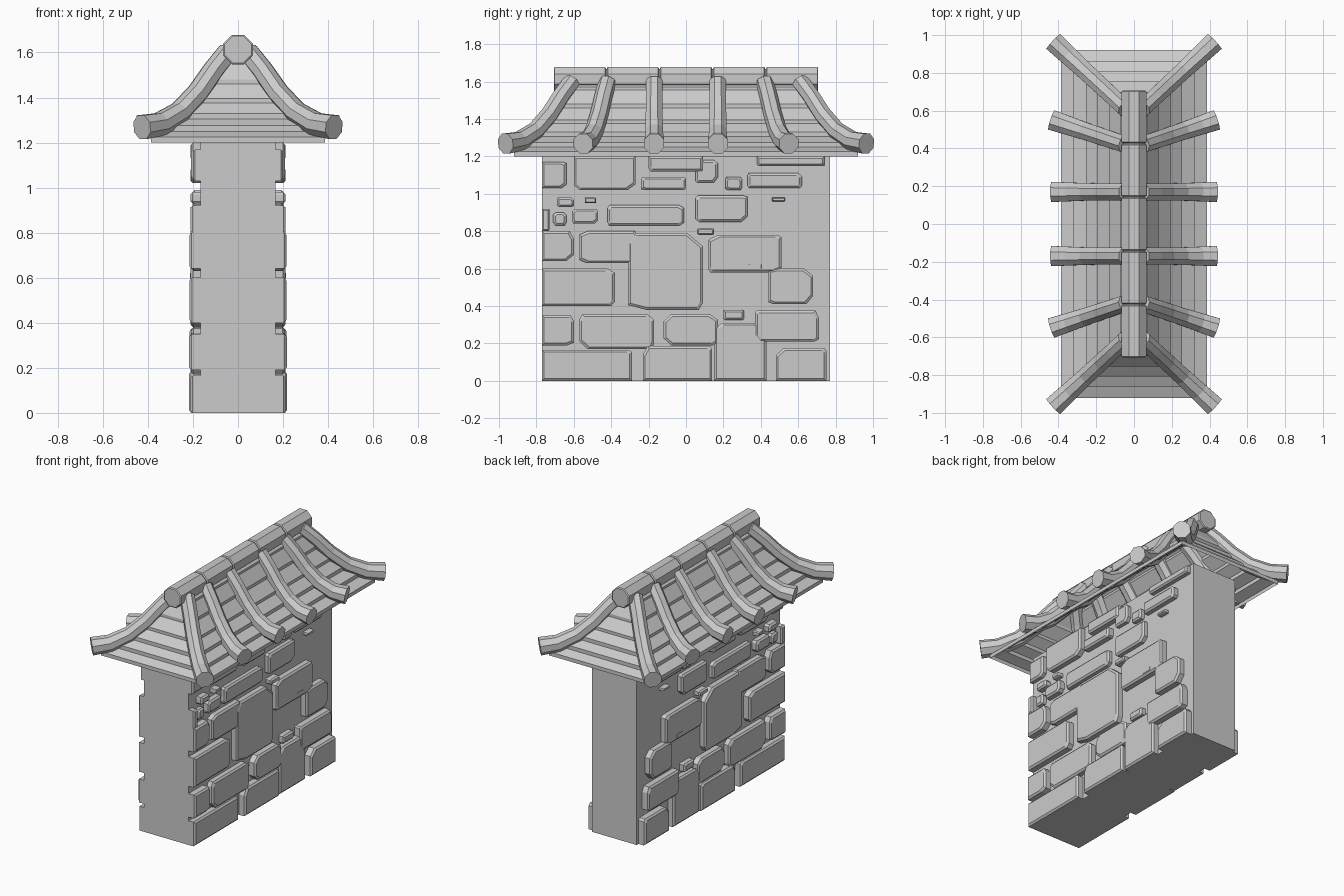
import bpy, bmesh, math, random
from mathutils import Vector

if "Cube" in bpy.data.objects:
    bpy.data.objects.remove(bpy.data.objects["Cube"])

random.seed(4)


def finish(name, bm, mirror=None):
    bmesh.ops.recalc_face_normals(bm, faces=bm.faces)
    me = bpy.data.meshes.new(name)
    bm.to_mesh(me)
    bm.free()
    ob = bpy.data.objects.new(name, me)
    bpy.context.collection.objects.link(ob)
    if mirror:
        mod = ob.modifiers.new("mirror", "MIRROR")
        mod.use_axis = mirror
    return ob


def loft(bm, rings, cap_start=True, cap_end=True):
    loops = [[bm.verts.new(p) for p in r] for r in rings]
    for a, b in zip(loops, loops[1:]):
        n = len(a)
        for i in range(n):
            bm.faces.new((a[i], a[(i + 1) % n], b[(i + 1) % n], b[i]))
    if cap_start:
        bm.faces.new(loops[0])
    if cap_end:
        bm.faces.new(loops[-1])


def tube(bm, pts, radii, sides=8):
    pts = [Vector(p) for p in pts]
    rings = []
    for i, p in enumerate(pts):
        t = (pts[min(i + 1, len(pts) - 1)] - pts[max(i - 1, 0)]).normalized()
        side = t.cross(Vector((0, 0, 1))).normalized()
        up = side.cross(t)
        ang = [(k + 0.5) * math.tau / sides for k in range(sides)]
        rings.append([p + radii[i] * (math.cos(a) * side + math.sin(a) * up) for a in ang])
    loft(bm, rings)


def rect(x, y, z):
    return [(-x, -y, z), (x, -y, z), (x, y, z), (-x, y, z)]


# Wall core
bm = bmesh.new()
loft(bm, [rect(0.167, 0.77, 0), rect(0.167, 0.77, 1.21)])
finish("wall_core", bm)

# Facing stones as y0, z0, y1, z1 on the side of the wall
STONES = [
    (-.77, 0, -.29, .165), (-.23, 0, .14, .185), (.15, 0, .43, .31), (.48, 0, .75, .175),
    (-.77, .19, -.6, .35), (-.57, .17, -.17, .355), (-.12, .19, .17, .355),
    (.37, .21, .71, .375), (.2, .325, .31, .38), (-.77, .4, -.38, .6),
    (-.31, .38, .09, .79), (.44, .41, .68, .6), (-.77, .64, -.6, .8),
    (-.57, .63, -.26, .8), (.12, .58, .51, .78), (.33, .59, .41, .63),
    (-.42, .83, -.01, .94), (.05, .85, .33, .99), (-.77, .8, -.73, .92),
    (-.71, .83, -.64, .9), (-.61, .84, -.47, .92), (-.69, .93, -.6, .98),
    (-.54, .95, -.48, .98), (.46, .96, .53, .98), (.06, .78, .15, .815),
    (-.77, 1.03, -.64, 1.17), (-.6, 1.02, -.27, 1.2), (-.2, 1.12, .09, 1.2),
    (-.24, 1.02, 0, 1.09), (.05, 1.06, .17, 1.18), (.21, 1.02, .3, 1.09),
    (.33, 1.03, .62, 1.11), (.38, 1.15, .74, 1.2),
]
bm = bmesh.new()
for y0, z0, y1, z1 in STONES:
    size = min(y1 - y0, z1 - z0)
    outline = []
    corners = [(y0, z0, 1, 1), (y1, z0, -1, 1), (y1, z1, -1, -1), (y0, z1, 1, -1)]
    for k, (y, z, sy, sz) in enumerate(corners):
        if y < -0.76 or z < 0.01 or z > 1.19:
            outline.append((y, z))
            continue
        cy, cz = (random.uniform(0.04, 0.26) * size for _ in range(2))
        a, b = (y, z + sz * cz), (y + sy * cy, z)
        outline += [a, b] if k % 2 == 0 else [b, a]
    mid = Vector(((y0 + y1) / 2, (z0 + z1) / 2))
    front = 0.2 + random.uniform(0, 0.012) + (0.008 if size > 0.15 else 0)
    shrink = min(0.012, size * 0.2)
    fy, fz = 1 - 2 * shrink / (y1 - y0), 1 - 2 * shrink / (z1 - z0)
    rings = [[(x, y, z) for y, z in outline] for x in (0.155, front - 0.01)]
    rings.append([(front, mid.x + (y - mid.x) * fy, mid.y + (z - mid.y) * fz) for y, z in outline])
    loft(bm, rings, cap_start=False)
finish("facing_stones", bm, (True, False, False))

# Stepped hipped tile courses
PROFILE = [(.386, 1.2), (.386, 1.225), (.32, 1.25), (.32, 1.275), (.255, 1.305), (.255, 1.33),
           (.195, 1.375), (.195, 1.395), (.13, 1.46), (.13, 1.48), (.075, 1.555), (.075, 1.57), (.04, 1.6)]
bm = bmesh.new()
loft(bm, [rect(x, 0.62 + (x - 0.04) * 0.867, z) for x, z in PROFILE], cap_start=False)
finish("roof_tiles", bm)

# Curved roll tiles, one quarter modelled and mirrored
PATH = [(.435, 1.268), (.35, 1.282), (.26, 1.335), (.18, 1.42), (.11, 1.52), (.045, 1.6)]
RADII = [.058, .054, .05, .049, .048, .048]
bm = bmesh.new()
for y_top, y_eave, reach in [(.17, .17, 1), (.42, .55, 1), (.61, .965, .98)]:
    path = []
    for x, z in PATH:
        t = (x - PATH[-1][0]) / (PATH[0][0] - PATH[-1][0])
        path.append((x * reach, y_top + (y_eave - y_top) * t, z))
    tube(bm, path, RADII)
finish("roll_tiles", bm, (True, True, False))

# Ridge caps with narrow joints
bm = bmesh.new()
for i in range(5):
    c = (i - 2) * 0.284
    ys = [c - .139, c - .134, c + .134, c + .139]
    tube(bm, [(0, y, 1.613) for y in ys], [.064, .071, .071, .064])
tube(bm, [(0, -.7, 1.613), (0, .7, 1.613)], [.06, .06])
finish("ridge_caps", bm)
